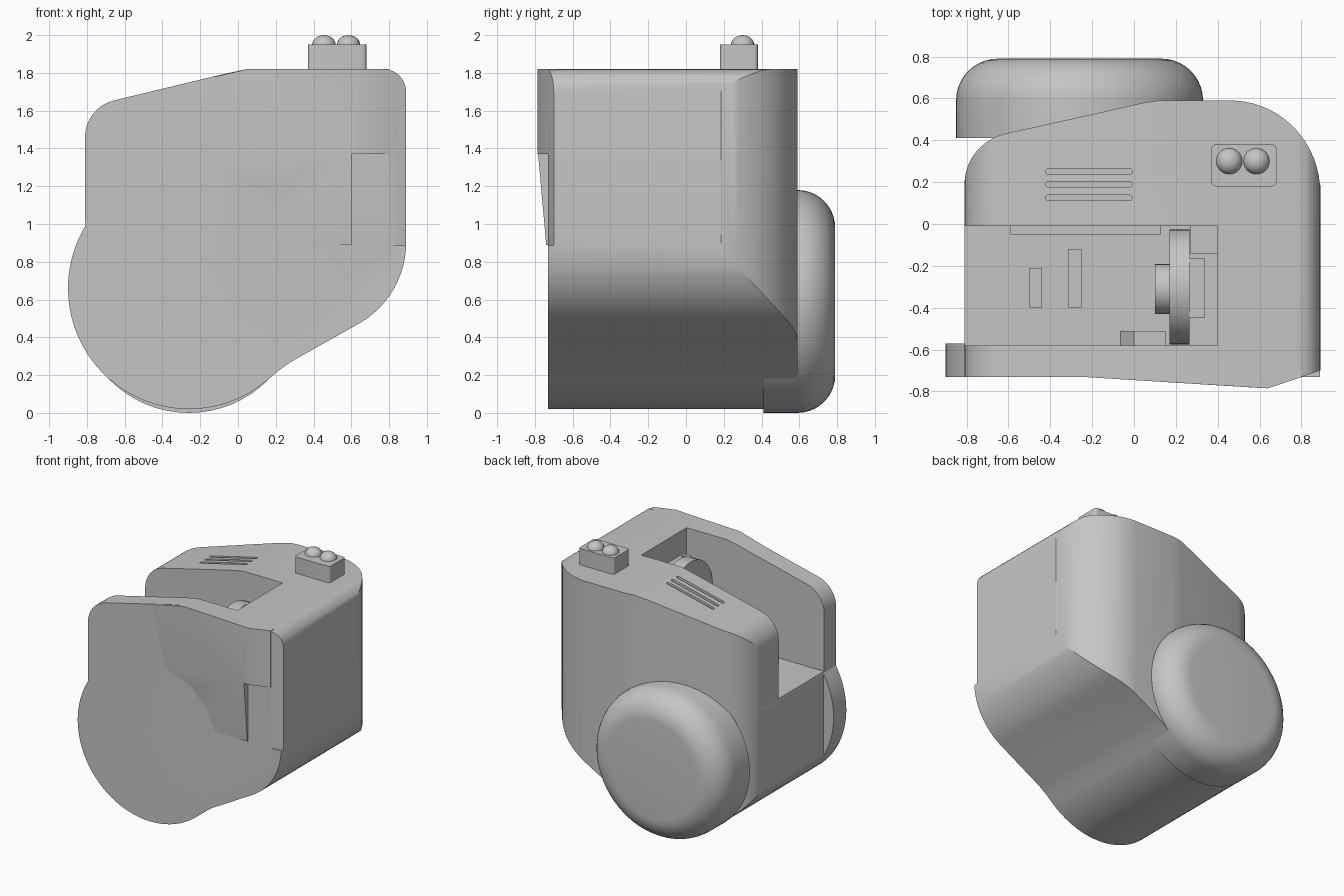
import bpy, bmesh, math
from mathutils import Vector

if "Cube" in bpy.data.objects:
    bpy.data.objects.remove(bpy.data.objects["Cube"])

grey = bpy.data.materials.new("plain_grey")
grey.use_nodes = True
grey.diffuse_color = (0.56, 0.56, 0.56, 1)
grey.node_tree.nodes["Principled BSDF"].inputs["Base Color"].default_value = grey.diffuse_color


def finish(name, bm):
    bmesh.ops.recalc_face_normals(bm, faces=bm.faces)
    mesh = bpy.data.meshes.new(name)
    bm.to_mesh(mesh)
    bm.free()
    mesh.materials.append(grey)
    ob = bpy.data.objects.new(name, mesh)
    bpy.context.collection.objects.link(ob)
    return ob


def activate(ob):
    bpy.ops.object.select_all(action='DESELECT')
    ob.select_set(True)
    bpy.context.view_layer.objects.active = ob


def smooth(ob, angle=25):
    activate(ob)
    bpy.ops.object.shade_smooth_by_angle(angle=math.radians(angle))


def arc(cx, cy, r, a0, a1, n=10, ry=None):
    ry = ry or r
    steps = [math.radians(a0 + (a1 - a0) * i / n) for i in range(n + 1)]
    return [(cx + r * math.cos(a), cy + ry * math.sin(a)) for a in steps]


def prism(name, pts, axis, lo, hi):
    """Extrude a 2D outline along x, y or z."""
    place = {'x': lambda p, t: (t, p[0], p[1]),
             'y': lambda p, t: (p[0], t, p[1]),
             'z': lambda p, t: (p[0], p[1], t)}[axis]
    bm = bmesh.new()
    face = bm.faces.new([bm.verts.new(place(p, lo)) for p in pts])
    out = bmesh.ops.extrude_face_region(bm, geom=[face])
    shift = Vector(place((0, 0), hi - lo))
    bmesh.ops.translate(bm, vec=shift, verts=[v for v in out["geom"] if isinstance(v, bmesh.types.BMVert)])
    return finish(name, bm)


def box(name, x0, x1, y0, y1, z0, z1):
    return prism(name, [(x0, y0), (x1, y0), (x1, y1), (x0, y1)], 'z', z0, z1)


def boolean(ob, tool, op):
    mod = ob.modifiers.new(op, 'BOOLEAN')
    mod.operation, mod.object, mod.solver = op, tool, 'EXACT'
    activate(ob)
    bpy.ops.object.modifier_apply(modifier=mod.name)
    bpy.data.objects.remove(tool)


# Housing: front silhouette intersected with the plan outline
profile = [(0.05, 1.82)] + arc(0.77, 1.70, 0.12, 90, 0, 8)
profile += arc(0.40, 0.90, 0.49, 0, -60, 12) + [(0.28, 0.27), (0.21, 0.22)]
profile += arc(-0.26, 0.66, 0.64, -50, -211, 40)
profile += arc(-0.61, 1.46, 0.20, 180, 103, 8) + [(-0.05, 1.80)]
housing = prism("housing", profile, 'y', -0.73, 0.62)

plan = [(0.95, -0.80), (0.95, 0.19)]
plan = [(0.95, -0.80), (0.95, 0.10)] + arc(0.46, 0.15, 0.43, 5, 87, 14, 0.44)
plan += [(0.12, 0.59), (0.05, 0.58)] + arc(-0.55, 0.19, 0.26, 104, 180, 10, 0.25)
plan += [(-0.81, -0.57), (-0.95, -0.57), (-0.95, -0.80)]
boolean(housing, prism("plan_cutter", plan, 'z', -0.2, 2.2), 'INTERSECT')

# Open channel, front corner chamfer and vent grooves
boolean(housing, box("channel_cutter", -1.2, 0.40, -0.58, -0.01, 1.0, 2.2), 'DIFFERENCE')
corner = [(0.80, -0.73), (0.92, -0.69), (0.92, -0.85), (0.80, -0.85)]
boolean(housing, prism("corner_cutter", corner, 'z', 0.885, 2.2), 'DIFFERENCE')
for y in (0.125, 0.19, 0.25):
    groove = arc(-0.02, y, 0.013, -90, 90, 6) + arc(-0.41, y, 0.013, 90, 270, 6)
    boolean(housing, prism("groove_cutter", groove, 'z', 1.62, 2.0), 'DIFFERENCE')
smooth(housing)

# Raised, faceted front panel with a stepped recess beside it
points = [(-0.25, -0.73, 1.75), (0.05, -0.749, 1.82), (0.64, -0.785, 1.82), (0.80, -0.731, 1.82),
          (-0.13, -0.733, 1.28), (0.10, -0.731, 1.19), (0.24, -0.731, 1.04), (0.31, -0.731, 0.89),
          (0.60, -0.783, 1.37), (0.64, -0.785, 1.37), (0.80, -0.731, 1.37), (0.60, -0.74, 0.89)]
facets = [(0, 1, 4), (1, 2, 8), (2, 9, 8), (2, 3, 10, 9), (1, 8, 4),
          (4, 8, 5), (5, 8, 6), (6, 8, 7), (7, 8, 11)]
bm = bmesh.new()
verts = [bm.verts.new(p) for p in points]
faces = [bm.faces.new([verts[i] for i in f]) for f in facets]
out = bmesh.ops.extrude_face_region(bm, geom=faces, use_keep_orig=True)
for v in out["geom"]:
    if isinstance(v, bmesh.types.BMVert):
        v.co.y = -0.69
smooth(finish("front_panel", bm))

# Rear wheel: lathed drum with a rounded rim
section = [(0, 0.41), (0.59, 0.41)] + arc(0.39, 0.59, 0.20, 0, 90, 10) + [(0, 0.79)]
bm = bmesh.new()
ring = [bm.verts.new((-0.26 + r, y, 0.59)) for r, y in section]
edges = [bm.edges.new(pair) for pair in zip(ring, ring[1:])]
bmesh.ops.spin(bm, geom=ring + edges, cent=(-0.26, 0, 0.59), axis=(0, 1, 0), angle=math.tau, steps=64)
bmesh.ops.remove_doubles(bm, verts=bm.verts, dist=0.0005)
smooth(finish("rear_wheel", bm))

# Control block with two domed buttons
block = [p for cx, cy, a in ((0.66, 0.36, 0), (0.39, 0.36, 90), (0.39, 0.20, 180), (0.66, 0.20, 270))
         for p in arc(cx, cy, 0.02, a, a + 90, 4)]
smooth(prism("button_block", block, 'z', 1.80, 1.95))
for side, x in (("right", 0.455), ("left", 0.585)):
    bpy.ops.mesh.primitive_uv_sphere_add(segments=24, ring_count=12, radius=0.063, location=(x, 0.30, 1.945))
    dome = bpy.context.object
    dome.name = side + "_button"
    dome.scale.z = 0.055 / 0.063
    dome.data.materials.append(grey)
    smooth(dome, 40)

# Mechanism inside the channel
smooth(prism("guide_disc", arc(-0.30, 1.44, 0.275, 0, 350, 35), 'x', 0.17, 0.265))
smooth(prism("disc_hub", arc(-0.31, 1.44, 0.12, 0, 345, 23), 'x', 0.10, 0.18))
box("disc_support", 0.19, 0.25, -0.40, -0.20, 0.99, 1.30)
box("rear_rail", -0.59, 0.13, -0.05, -0.005, 0.99, 1.05)
box("rear_bracket", 0.27, 0.405, -0.14, -0.005, 0.99, 1.60)
box("side_bracket", 0.265, 0.34, -0.45, -0.165, 1.40, 1.68)
wedge = [(-0.07, 0.99), (0.15, 0.99), (0.15, 1.12), (0.0, 1.12)]
prism("corner_wedge", wedge, 'y', -0.585, -0.51)
box("small_plate", -0.50, -0.44, -0.40, -0.21, 0.99, 1.015)
box("long_plate", -0.315, -0.25, -0.40, -0.12, 0.99, 1.015)
screws = [(-0.47, -0.37, 1.015), (-0.47, -0.24, 1.015), (-0.28, -0.37, 1.015), (-0.28, -0.24, 1.015),
          (-0.28, -0.15, 1.015), (0.31, -0.41, 1.68), (0.31, -0.20, 1.68)]
for x, y, z in screws:
    smooth(prism("screw", arc(x, y, 0.012, 0, 330, 11), 'z', z - 0.005, z + 0.006), 40)
